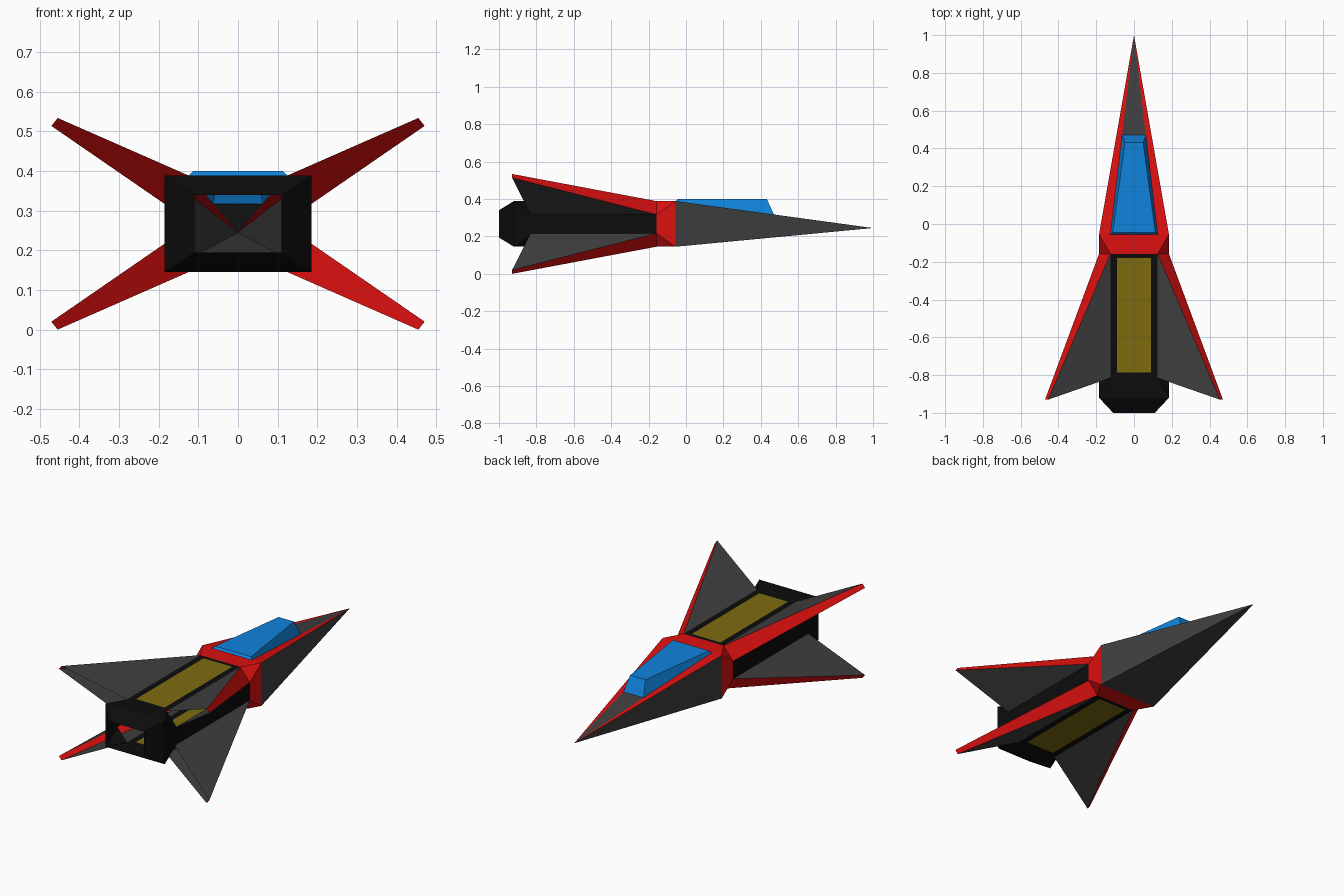
import bpy, bmesh
from mathutils import Vector

if "Cube" in bpy.data.objects:
    bpy.data.objects.remove(bpy.data.objects["Cube"])

C = 0.267                       # height of the hull axis; z below is relative to it
W, H = 0.185, 0.122             # hull half width and half height
CW, CH = 0.125, 0.05            # where the corner cuts start
TIP = (0, 1.0, -0.022)          # nose tip


def material(name, rgb):
    m = bpy.data.materials.new(name)
    m.diffuse_color = (*rgb, 1)
    m.use_nodes = True
    m.node_tree.nodes["Principled BSDF"].inputs["Base Color"].default_value = m.diffuse_color
    return m


RED = material("red", (0.72, 0.005, 0.005))
GREY = material("dark grey", (0.05, 0.05, 0.05))
BLACK = material("black", (0.0037, 0.0037, 0.0037))
BLUE = material("blue", (0.005, 0.23, 0.72))
YELLOW = material("dark yellow", (0.21, 0.145, 0.005))


def sheet(name, polys, mats, rule=None):
    """Panels given as (mirror axes, points); every face is turned away from the hull axis."""
    bm = bmesh.new()
    for axes, pts in polys:
        for sx in ((1, -1) if "x" in axes else (1,)):
            for sz in ((1, -1) if "z" in axes else (1,)):
                f = bm.faces.new([bm.verts.new((x * sx, y, C + z * sz)) for x, y, z in pts])
                f.normal_update()
                mid = f.calc_center_median()
                if f.normal.dot(mid - Vector((0, mid.y, C))) < 0:
                    f.normal_flip()
                if rule:
                    f.material_index = rule(mid)
    bmesh.ops.remove_doubles(bm, verts=bm.verts, dist=1e-4)
    me = bpy.data.meshes.new(name)
    bm.to_mesh(me)
    bm.free()
    for m in mats:
        me.materials.append(m)
    ob = bpy.data.objects.new(name, me)
    bpy.context.collection.objects.link(ob)
    return ob


def collar(yo, yr):
    """Panels between a cut-corner section at yo and a rectangular one at yr."""
    return [
        ("z", [(-CW, yo, H), (CW, yo, H), (W, yr, H), (-W, yr, H)]),
        ("x", [(W, yo, -CH), (W, yo, CH), (W, yr, H), (W, yr, -H)]),
        ("xz", [(CW, yo, H), (W, yo, CH), (W, yr, H)]),
    ]


# Nose: hollow pyramid with red upper edge strips, open under the canopy
YN, YC = -0.055, 0.47


def along(p, y):
    """Point on the line from p at the nose base to the tip."""
    return tuple(Vector(p).lerp(Vector(TIP), (y - YN) / (TIP[1] - YN)))


inner = (CW, YN, H)
mirror = lambda p: (-p[0], p[1], p[2])
front = along(inner, YC)
sheet("nose_shell", [
    ("x", [(W, YN, -H), (W, YN, H), TIP]),
    ("", [(-W, YN, -H), (W, YN, -H), TIP]),
    ("", [front, mirror(front), TIP]),
], [GREY])
sheet("nose_stripes", [("x", [inner, (W, YN, H), TIP])], [RED])

# Canopy: flat-topped glass following the stripe edges
tb, tf = (0.113, -0.045, 0.133), (0.048, 0.432, 0.133)
sheet("canopy", [
    ("", [tb, tf, mirror(tf), mirror(tb)]),
    ("x", [inner, front, tf, tb]),
    ("", [front, mirror(front), mirror(tf), tf]),
    ("", [inner, mirror(inner), mirror(tb), tb]),
], [BLUE])

# Red collar joining nose and fuselage
YF, YB = -0.158, -0.815
sheet("collar_ring", collar(YF, YN), [RED])

# Fuselage: side walls plus top and bottom decks with a yellow centre panel
xs, ys = (-CW, -0.09, 0.09, CW), (YF, -0.18, -0.785, YB)
deck = [("z", [(xs[i], ys[j], H), (xs[i + 1], ys[j], H), (xs[i + 1], ys[j + 1], H), (xs[i], ys[j + 1], H)])
        for i in range(3) for j in range(3)]
sheet("fuselage", deck + [("x", [(W, YF, -CH), (W, YF, CH), (W, YB, CH), (W, YB, -CH)])],
      [BLACK, YELLOW],
      lambda m: int(abs(m.x) < 0.09 and -0.785 < m.y < -0.18))

# Engine: collar back to a rectangle, then a taper to the open exhaust
YE, OW, OH = -0.92, 0.11, 0.073
sheet("engine", collar(YB, YE) + [
    ("z", [(-W, YE, H), (W, YE, H), (OW, -1, OH), (-OW, -1, OH)]),
    ("x", [(W, YE, -H), (W, YE, H), (OW, -1, OH), (OW, -1, -OH)]),
], [BLACK])

# Four wings: hollow wedges open at the back, red leading face
tip_a, tip_b = (0.455, -0.93, 0.267), (0.471, -0.93, 0.247)
root_a, root_b = (CW, YF, H), (W, YF, CH)
sheet("wing_skins", [
    ("xz", [root_a, tip_a, (CW, YB, H)]),
    ("xz", [root_b, tip_b, (W, -0.83, CH)]),
], [GREY])
sheet("wing_leading_edges", [("xz", [root_a, root_b, tip_b, tip_a])], [RED])
